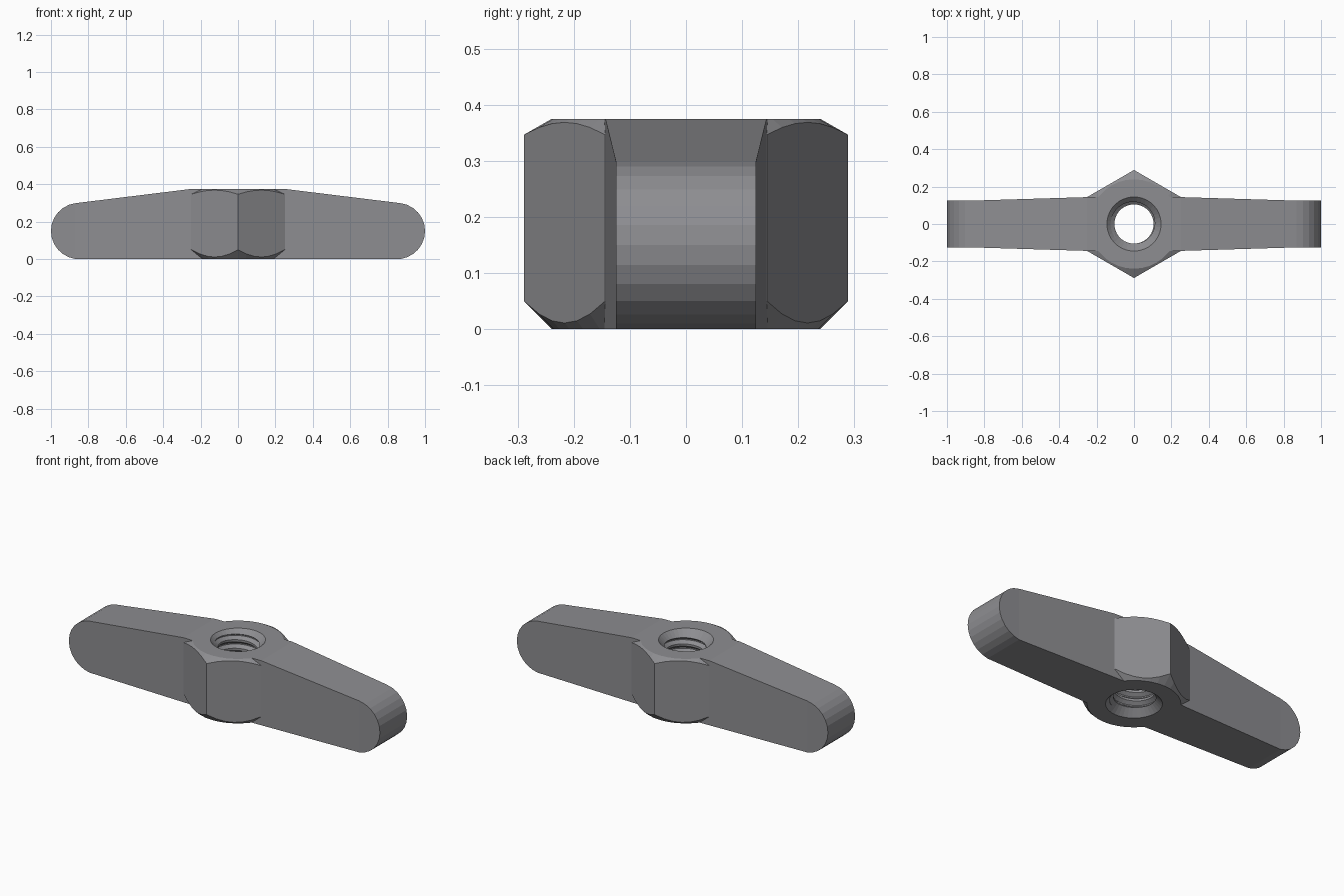
import bpy, bmesh
from math import sin, cos, pi, radians
from mathutils import Matrix

if "Cube" in bpy.data.objects:
    bpy.data.objects.remove(bpy.data.objects["Cube"])

H = 0.375       # nut height
TAU = 2 * pi


def make_object(name, bm):
    bmesh.ops.remove_doubles(bm, verts=bm.verts, dist=1e-5)
    bmesh.ops.recalc_face_normals(bm, faces=bm.faces)
    mesh = bpy.data.meshes.new(name)
    bm.to_mesh(mesh)
    bm.free()
    ob = bpy.data.objects.new(name, mesh)
    bpy.context.collection.objects.link(ob)
    return ob


def lathe(name, profile, sides, turn=0.0):
    """Closed solid of revolution from (radius, z) pairs, capped at both ends."""
    bm = bmesh.new()
    rings = [[bm.verts.new((r * cos(turn + TAU * i / sides), r * sin(turn + TAU * i / sides), z))
              for i in range(sides)] for r, z in profile]
    for a, b in zip(rings, rings[1:]):
        for i in range(sides):
            j = (i + 1) % sides
            bm.faces.new((a[i], a[j], b[j], b[i]))
    bm.faces.new(rings[0])
    bm.faces.new(rings[-1])
    return make_object(name, bm)


def combine(target, other, operation):
    mod = target.modifiers.new(operation, 'BOOLEAN')
    mod.operation, mod.solver, mod.object = operation, 'EXACT', other
    bpy.context.view_layer.objects.active = target
    bpy.ops.object.modifier_apply(modifier=mod.name)
    bpy.data.objects.remove(other)


def make_wings():
    """Side profile of one wing, tapered up to its round tip, mirrored."""
    tip_x = 0.85 + 0.15 * cos(radians(83))
    profile = [(0, 0), (tip_x, 0)]
    n = 12
    for k in range(1, n + 1):
        a = radians(-83 + 166 * k / n)
        profile.append((0.85 + 0.15 * cos(a), 0.15 + 0.15 * sin(a)))
    profile += [(0.25, H), (0, H)]

    def half_width(x):
        return 0.125 + 0.0187 * max(0, tip_x - x) / (tip_x - 0.25)

    bm = bmesh.new()
    front, back = [[bm.verts.new((x, s * half_width(x), z)) for x, z in profile]
                   for s in (-1, 1)]
    for side in (front, back):
        bm.faces.new(side[1:-2])                    # round tip
        bm.faces.new(side[:2] + side[-3:])          # tapered part
    for i in range(len(profile) - 1):
        bm.faces.new((front[i], front[i + 1], back[i + 1], back[i]))
    bmesh.ops.mirror(bm, geom=bm.verts[:] + bm.edges[:] + bm.faces[:],
                     matrix=Matrix(), merge_dist=1e-5, axis='X')
    return make_object("wings", bm)


def make_thread_cutter():
    """Helical rod whose ends lie beyond the nut."""
    pitch, sides, turns = 0.05, 36, 11
    step = [(0, 0.105), (0.25, 0.105), (0.56, 0.125), (0.69, 0.125)]
    rows = [((t + f) * pitch - 0.1037, r) for t in range(turns) for f, r in step]
    bm = bmesh.new()
    cols = []
    for i in range(sides + 1):
        a = TAU * i / sides
        cols.append([bm.verts.new((r * cos(a), r * sin(a), z + pitch * i / sides))
                     for z, r in rows])
    for a, b in zip(cols, cols[1:]):
        for j in range(len(rows) - 1):
            bm.faces.new((a[j], b[j], b[j + 1], a[j + 1]))
    bmesh.ops.remove_doubles(bm, verts=bm.verts, dist=1e-5)
    low, high = bm.verts.new((0, 0, -0.3)), bm.verts.new((0, 0, 0.8))
    for e in [e for e in bm.edges if e.is_boundary]:
        tip = low if e.verts[0].co.z < H / 2 else high
        bm.faces.new((e.verts[0], e.verts[1], tip))
    return make_object("thread_cutter", bm)


# hexagonal hub with chamfered corners, 45 degrees below and 30 degrees above
R = 0.2887
wing_nut = lathe("wing_nut", [(R, 0), (R, H)], 6, pi / 2)
chamfer = lathe("chamfer_solid", [(0.239, 0), (R + 0.001, 0.051),
                                  (R + 0.001, 0.346), (0.239, H)], 36, pi / 2)
combine(wing_nut, chamfer, 'INTERSECT')

# two wings
combine(wing_nut, make_wings(), 'UNION')

# countersinks at both ends, then the threaded bore through them
for z, d in ((0, 1), (H, -1)):
    sink = lathe("countersink_cutter", [(0.165, z - d * 0.02), (0.095, z + d * 0.05)],
                 36, radians(3.1))
    combine(wing_nut, sink, 'DIFFERENCE')
combine(wing_nut, make_thread_cutter(), 'DIFFERENCE')

# dark steel
steel = bpy.data.materials.new("dark_steel")
steel.diffuse_color = (0.27, 0.27, 0.285, 1)
steel.use_nodes = True
steel.node_tree.nodes["Principled BSDF"].inputs["Base Color"].default_value = steel.diffuse_color
wing_nut.data.materials.clear()
wing_nut.data.materials.append(steel)
for p in wing_nut.data.polygons:
    p.material_index = 0
